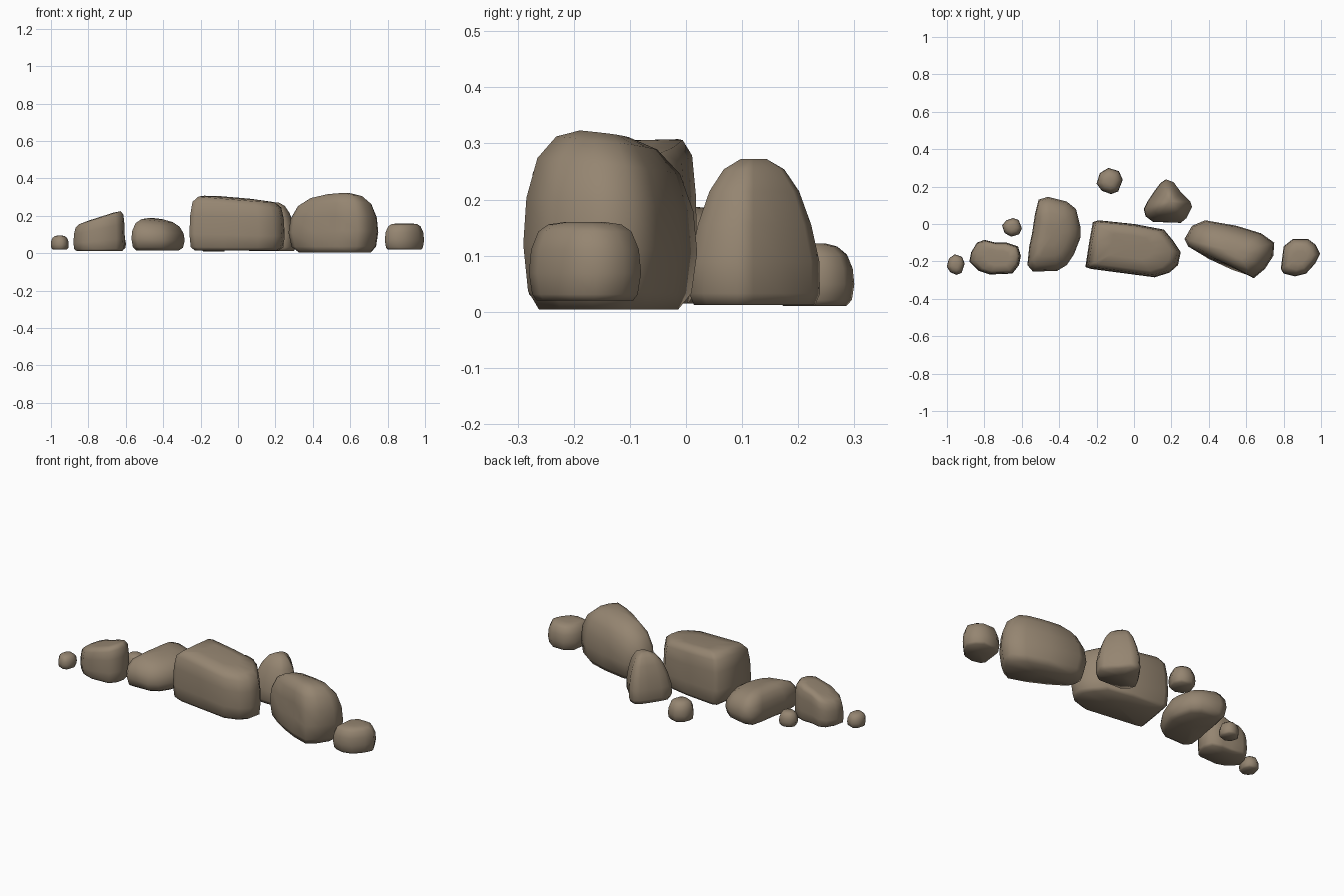
import bpy
import bmesh
from mathutils import Vector

default = bpy.data.objects.get("Cube")
if default:
    bpy.data.objects.remove(default, do_unlink=True)

# One brown stone colour for every rock
stone = bpy.data.materials.new("brown stone")
stone.use_nodes = True
colour = (0.30, 0.235, 0.165, 1)
stone.diffuse_color = colour
shader = stone.node_tree.nodes["Principled BSDF"]
shader.inputs["Base Color"].default_value = colour
shader.inputs["Roughness"].default_value = 0.9

# Side profiles from base to crown: (height fraction, outline scale)
BOXY = ((0, .88), (.06, .97), (.3, 1), (.65, .98), (.88, .93), (.98, .8), (1, .45))
ROUND = ((0, .8), (.1, .94), (.35, 1), (.6, .96), (.82, .82), (.95, .58), (1, .28))
TALL = ((0, .92), (.08, .99), (.3, .98), (.55, .86), (.78, .68), (.93, .46), (1, .2))


def rock(name, outline, base, height, profile, peak=None, slope=(0, 0), lean=(0, 0), dent=None):
    """Loft a plan outline up a profile that narrows towards the peak."""
    points = [Vector(p) for p in outline]
    centre = Vector(peak) if peak else sum(points, Vector((0, 0))) / len(points)
    slope, lean = Vector(slope), Vector(lean)
    bm = bmesh.new()
    rings = []
    for f, scale in profile:
        ring = []
        for p in points:
            offset = (p - centre) * scale
            place = centre + offset + lean * f
            z = base + f * (height - base + slope.dot(offset))
            ring.append(bm.verts.new((place.x, place.y, z)))
        rings.append(ring)
    count = len(points)
    for low, high in zip(rings, rings[1:]):
        for i in range(count):
            j = (i + 1) % count
            bm.faces.new((low[i], low[j], high[j], high[i]))

    # Close the crown and underside with fans
    for ring in (rings[0], rings[-1]):
        middle = bm.verts.new(sum((v.co for v in ring), Vector()) / count)
        for i in range(count):
            bm.faces.new((ring[i], ring[(i + 1) % count], middle))

    # Press a shallow hollow into the surface
    if dent:
        spot, radius, push = Vector(dent[0]), dent[1], Vector(dent[2])
        for v in bm.verts:
            near = max(0, 1 - (v.co - spot).length / radius)
            v.co += push * near
    bmesh.ops.recalc_face_normals(bm, faces=bm.faces)
    mesh = bpy.data.meshes.new(name)
    bm.to_mesh(mesh)
    bm.free()
    mesh.materials.append(stone)
    mesh.shade_smooth()
    obj = bpy.data.objects.new(name, mesh)
    bpy.context.collection.objects.link(obj)
    return obj


def pebble(name, centre, size, base, height, turn):
    """A small rounded stone with an uneven outline."""
    shape = ((-1, -.2), (-.75, .6), (-.1, 1), (.7, .75), (1, .1), (.65, -.8), (.1, -1), (-.6, -.75))
    outline = [(centre[0] + x * size[0], centre[1] + turn * y * size[1]) for x, y in shape]
    return rock(name, outline, base, height, ROUND)


# Long block in the middle
rock("middle_block",
     [(-.26, -.23), (-.24, -.1), (-.22, .01), (-.19, .02), (0, 0), (.16, -.03), (.21, -.09),
      (.25, -.15), (.235, -.22), (.19, -.26), (.11, -.285), (-.08, -.26), (-.23, -.24)],
     .015, .297, BOXY, peak=(-.02, -.11), slope=(-.08, .04))

# Large boulder to the left
rock("large_boulder",
     [(.27, -.08), (.31, -.01), (.38, .02), (.55, -.01), (.68, -.05), (.75, -.1),
      (.745, -.17), (.7, -.24), (.64, -.29), (.52, -.25), (.4, -.19), (.29, -.12)],
     .004, .318, ROUND, peak=(.55, -.15), slope=(.02, -.12),
     dent=((.49, -.25, .16), .13, (0, .035, 0)))

# Stone at the left end
rock("left_end_stone",
     [(.785, -.24), (.8, -.12), (.85, -.08), (.93, -.08), (.97, -.11),
      (.995, -.16), (.97, -.21), (.92, -.265), (.86, -.28), (.8, -.265)],
     .02, .16, ((0, .86), (.08, .94), (.35, 1), (.65, .96), (.88, .83), (.97, .65), (1, .35)))

# Tall stone behind the block
rock("tall_back_stone",
     [(.05, .08), (.07, .12), (.11, .18), (.14, .22), (.17, .24), (.21, .225),
      (.25, .17), (.3, .12), (.31, .09), (.28, .03), (.25, .005), (.1, .01), (.06, .04)],
     .012, .272, TALL, peak=(.18, .12), lean=(.01, 0))

# Curved boulder to the right
rock("curved_boulder",
     [(-.57, -.22), (-.56, -.12), (-.545, -.05), (-.53, .05), (-.51, .13), (-.46, .145),
      (-.36, .12), (-.31, .08), (-.285, -.02), (-.285, -.07), (-.32, -.16),
      (-.36, -.22), (-.41, -.25), (-.54, -.255)],
     .015, .185, ROUND, peak=(-.44, -.06), slope=(-.12, .03))

# Lumpy boulder further right
rock("lumpy_boulder",
     [(-.88, -.2), (-.87, -.15), (-.84, -.1), (-.8, -.085), (-.74, -.1), (-.68, -.1),
      (-.62, -.12), (-.605, -.17), (-.615, -.22), (-.65, -.265), (-.77, -.27), (-.83, -.25)],
     .012, .2, BOXY, peak=(-.72, -.18), slope=(.32, 0))

# Scattered pebbles
pebble("right_end_pebble", (-.953, -.217), (.048, .055), .02, .095, 1)
pebble("right_back_pebble", (-.652, -.018), (.053, .05), .02, .1, -1)
pebble("back_pebble", (-.13, .23), (.07, .07), .01, .122, 1)
